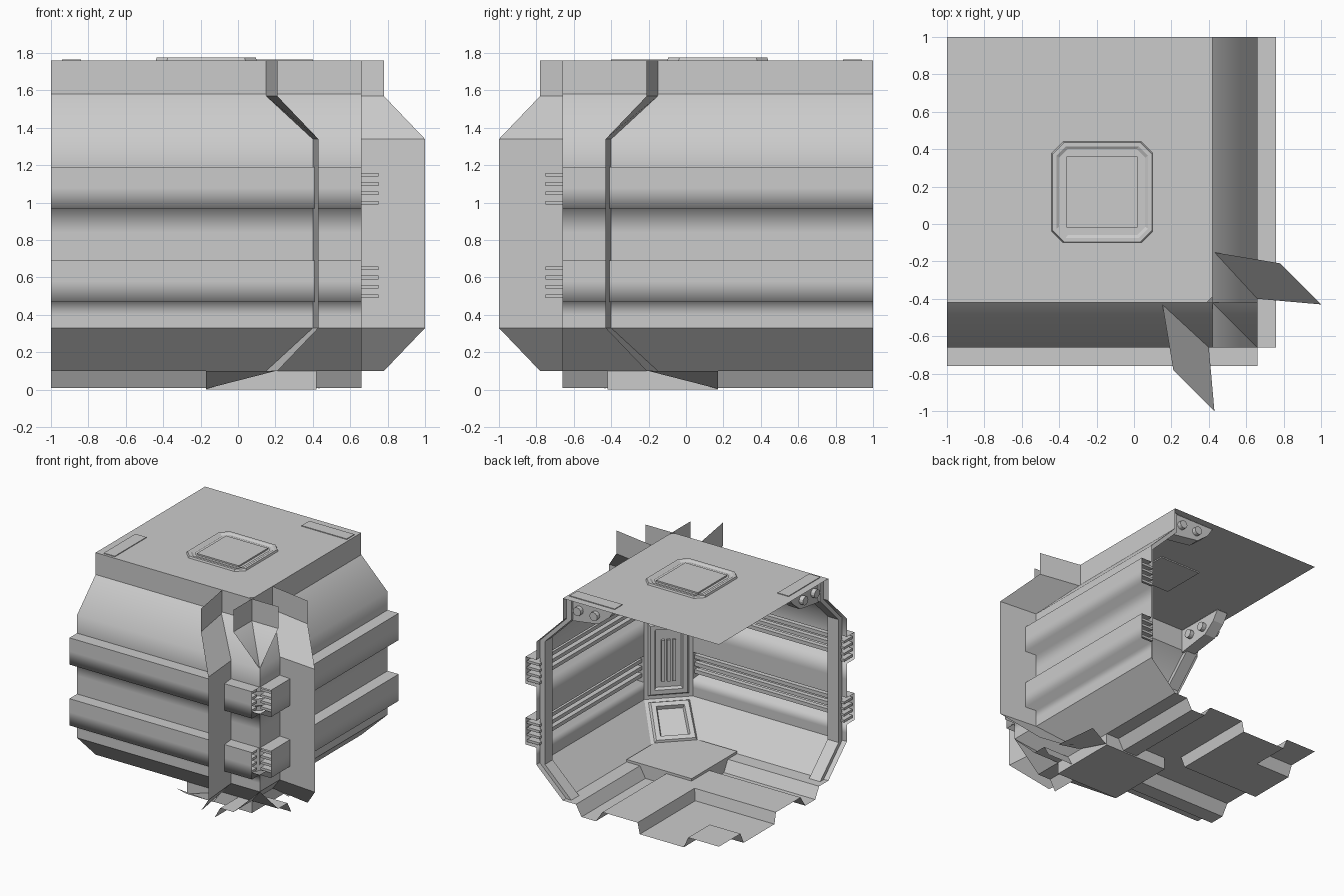
import bpy, bmesh
from mathutils import Vector, Matrix

cube = bpy.data.objects.get("Cube")
if cube:
    bpy.data.objects.remove(cube)

grey = bpy.data.materials.new("plain_grey")
grey.use_nodes = True
COLOR = (0.6, 0.6, 0.6, 1)
grey.diffuse_color = COLOR
grey.node_tree.nodes["Principled BSDF"].inputs["Base Color"].default_value = COLOR


def make(name, bm, mirrored=False):
    """Turn a bmesh into an object; optionally add its twin across the diagonal."""
    for side in (["front", "side"] if mirrored else [""]):
        if side == "side":
            for v in bm.verts:
                v.co = Vector((-v.co.y, -v.co.x, v.co.z))
            bmesh.ops.reverse_faces(bm, faces=bm.faces)
        full = f"{side}_{name}" if side else name
        mesh = bpy.data.meshes.new(full)
        bm.to_mesh(mesh)
        mesh.materials.append(grey)
        bpy.context.collection.objects.link(bpy.data.objects.new(full, mesh))
    bm.free()


def strip(bm, rows):
    """Join rows of points with quads."""
    grid = [[bm.verts.new(p) for p in row] for row in rows]
    for a, b in zip(grid, grid[1:]):
        for i in range(len(a) - 1):
            bm.faces.new((a[i], b[i], b[i + 1], a[i + 1]))
    return grid


def box(bm, lo, hi, turn=None):
    lo, hi = Vector(lo), Vector(hi)
    m = Matrix.Translation((lo + hi) / 2)
    if turn:
        m = m @ Matrix.Rotation(turn, 4, "Z")
    bmesh.ops.create_cube(bm, size=1, matrix=m @ Matrix.Diagonal((*(hi - lo), 1)))


def prism(bm, outline, x0, x1):
    """Closed (outward, height) outline extruded along x."""
    a, b = [[bm.verts.new((x, -d, z)) for d, z in outline] for x in (x0, x1)]
    n = len(outline)
    for i in range(n):
        j = (i + 1) % n
        bm.faces.new((a[i], a[j], b[j], b[i]))
    bm.faces.new(a)
    bm.faces.new(b)
    bmesh.ops.recalc_face_normals(bm, faces=bm.faces)


def octagon(half, cut, cx, cy, z):
    h, k = half, half - cut
    pts = [(h, -k), (h, k), (k, h), (-k, h), (-h, k), (-h, -k), (-k, -h), (k, -h)]
    return [(cx + x, cy + y, z) for x, y in pts]


# Ribbed wall sheets: soft rib undersides, sharp ledges
IN, OUT, TOP = 0.66, 0.76, 0.42
wall = [(TOP, 1.76), (TOP, 1.58), (IN, 1.34), (IN, 1.19), (OUT, 1.19),
        (OUT, 1.08), (OUT, 0.97), (IN, 0.97), (IN, 0.84), (IN, 0.69),
        (OUT, 0.69), (OUT, 0.58), (OUT, 0.47), (IN, 0.47), (IN, 0.4),
        (IN, 0.33), (TOP, 0.1)]
SHARP = {1, 3, 4, 9, 10, 15}
bm = bmesh.new()
left, right = strip(bm, [[(x, -d, z) for d, z in wall] for x in (-1, IN)])
for f in bm.faces:
    f.smooth = True
for i in SHARP:
    bm.edges.get((left[i], right[i])).smooth = False
make("wall", bm, True)

# Outer floor lip
bm = bmesh.new()
strip(bm, [[(x, -d, z) for d, z in ((TOP, 0.1), (0.3, 0.1), (0.25, 0.01))] for x in (-1, IN)])
make("floor_lip", bm, True)

# Channelled floor, mitred round the bend
floor = [(0.25, 0.01), (0.12, 0.01), (0.06, 0.1), (-0.26, 0.1), (-0.28, 0.01),
         (-0.68, 0.01), (-0.72, 0.1), (-1, 0.1)]
bm = bmesh.new()
strip(bm, [[(-1, -d, z) for d, z in floor], [(d, -d, z) for d, z in floor],
           [(d, 1, z) for d, z in floor]])
bmesh.ops.remove_doubles(bm, verts=bm.verts, dist=0.0001)
make("floor", bm)

# Raised corner step
bm = bmesh.new()
box(bm, (-0.17, -0.42, 0), (0.42, 0.17, 0.12))
make("corner_step", bm)

# Ceiling sheet with a clipped corner
bm = bmesh.new()
bm.faces.new([bm.verts.new((x, y, 1.76)) for x, y in
              ((-1, -TOP), (0.39, -TOP), (TOP, -0.39), (TOP, 1), (-1, 1))])
make("ceiling", bm)

# Roof hatch: stepped eight-sided rim with a square lid
bm = bmesh.new()
rim = [octagon(h, c, -0.17, 0.17, z) for h, c, z in
       ((0.27, 0.06, 1.76), (0.265, 0.06, 1.775), (0.245, 0.05, 1.775),
        (0.23, 0.045, 1.765), (0.215, 0.04, 1.765))]
strip(bm, [r + r[:1] for r in rim])
bmesh.ops.remove_doubles(bm, verts=bm.verts, dist=0.0001)
box(bm, (-0.36, -0.02, 1.75), (0.02, 0.36, 1.772))
make("roof_hatch", bm)

# Outer fins flanking the corner column
inner = [(0.15, -0.42, 1.76), (0.15, -0.42, 1.57), (0.4, -0.66, 1.34),
         (0.4, -0.66, 0.33), (0.15, -0.42, 0.1)]
outer = [(0.21, -0.78, 1.76), (0.21, -0.78, 1.57), (0.43, -1, 1.34),
         (0.43, -1, 0.33), (0.21, -0.78, 0.1)]
bm = bmesh.new()
strip(bm, [inner, outer])
make("corner_fin", bm, True)

# Under-floor gusset below each fin
bm = bmesh.new()
bm.faces.new([bm.verts.new(p) for p in
              ((-0.17, -0.43, 0.005), (0.15, -0.43, 0.1), (0.2, -0.6, 0.1), (-0.17, -0.56, 0.1))])
make("floor_gusset", bm, True)

# Diagonal corner column with inset panels
line = inner[:3] + [(0.4, -0.66, 0.98)] + inner[3:]
bm = bmesh.new()
strip(bm, [line, [(-y, -x, z) for x, y, z in line]])
bm.normal_update()
bm.faces.ensure_lookup_table()
panels = [bm.faces[i] for i in (1, 2, 3, 4)]
bmesh.ops.inset_individual(bm, faces=panels, thickness=0.04)
bmesh.ops.inset_individual(bm, faces=panels, thickness=0.02, depth=0.02)
bmesh.ops.inset_individual(bm, faces=panels, thickness=0.05)
bmesh.ops.inset_individual(bm, faces=panels, thickness=0.015, depth=-0.03)
make("corner_column", bm)

# Bars in the column window
bm = bmesh.new()
for k in (-0.03, 0, 0.03):
    c = Vector((0.53 + k, -0.53 + k, 0.64))
    half = Vector((0.012, 0.012, 0.17))
    box(bm, c - half, c + half, 0.785)
make("column_bars", bm)

# Long rails inside each rib channel
bm = bmesh.new()
for base in (0.47, 0.97):
    for k in (0.04, 0.1, 0.16):
        box(bm, (-0.86, -0.72, base + k), (0.4, -0.68, base + k + 0.03))
make("wall_rails", bm, True)

# Opening frames
frame_out = [(0.415, 1.75), (0.415, 1.58), (0.655, 1.34), (0.655, 0.33), (0.415, 0.1)]
frame_in = [(d - 0.045, z) for d, z in frame_out]
bm = bmesh.new()
prism(bm, frame_out + frame_in[::-1], -0.96, -0.86)
make("opening_frame", bm, True)

# Vent slats where the ribs meet the openings and the column
bm = bmesh.new()
for base in (0.49, 0.99):
    for i in range(4):
        z = base + i * 0.05
        for x in (-0.99, 0.5):
            box(bm, (x, -0.75, z), (x + 0.12, -0.64, z + 0.02))
make("rib_vents", bm, True)

# Ceiling brackets with pegs, and their cover plates
bm = bmesh.new()
prism(bm, [(0.42, 1.755), (-0.01, 1.755), (0.04, 1.68), (0.14, 1.6), (0.42, 1.56)], -0.94, -0.84)
for d in (0.16, 0.31):
    m = Matrix.Translation((-0.89, -d, 1.67)) @ Matrix.Rotation(1.5708, 4, "Y")
    bmesh.ops.create_cone(bm, cap_ends=True, segments=12, radius1=0.035, radius2=0.035,
                          depth=0.17, matrix=m)
make("ceiling_bracket", bm, True)

bm = bmesh.new()
box(bm, (-0.94, -0.4, 1.759), (-0.84, 0.01, 1.766))
make("roof_plate", bm, True)
